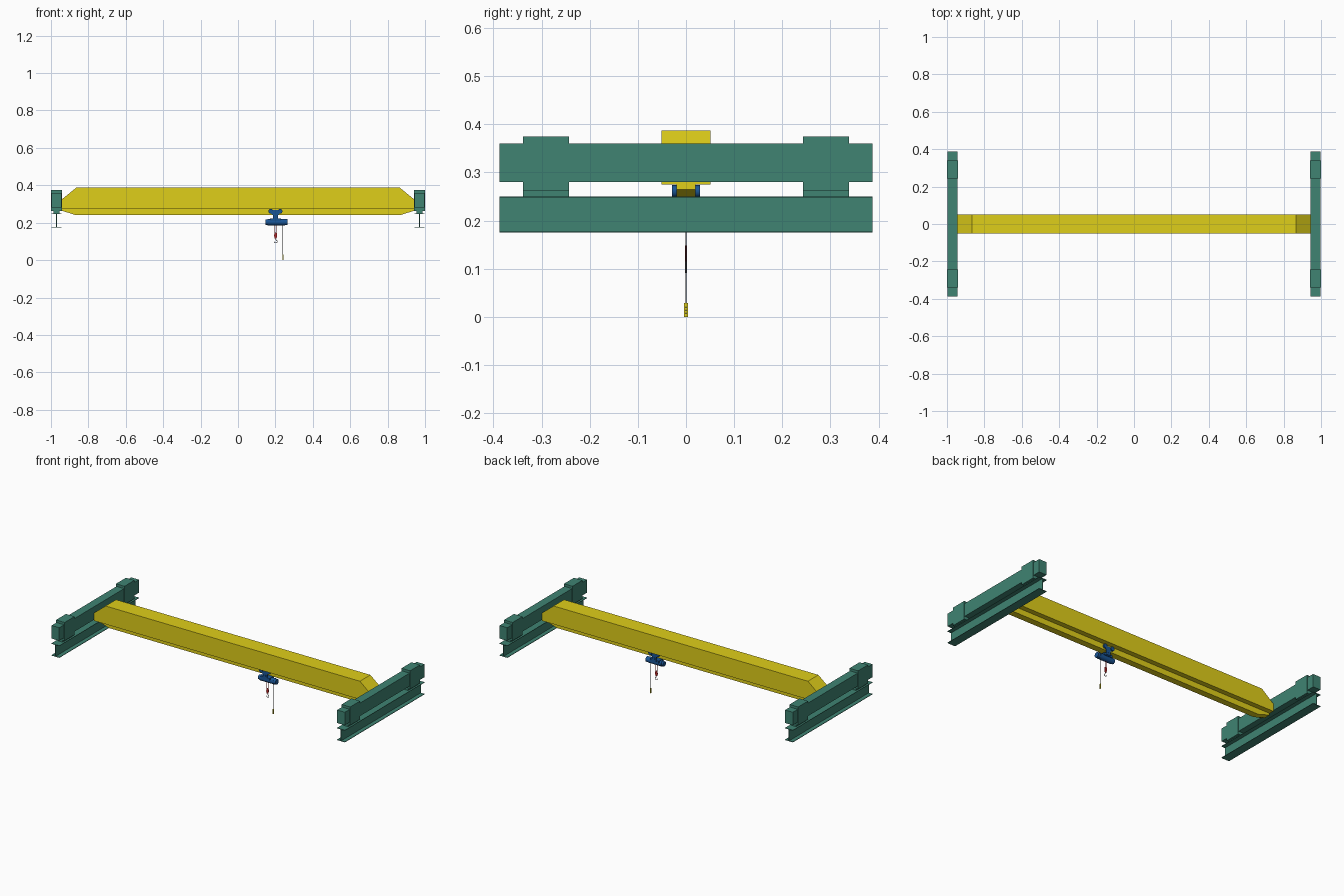
import bpy, bmesh, math
from mathutils import Vector

if "Cube" in bpy.data.objects:
    bpy.data.objects.remove(bpy.data.objects["Cube"])


def material(name, rgb):
    m = bpy.data.materials.new(name)
    m.diffuse_color = (*rgb, 1)
    m.use_nodes = True
    m.node_tree.nodes["Principled BSDF"].inputs["Base Color"].default_value = m.diffuse_color
    return m


YELLOW = material("yellow", (0.74, 0.62, 0.01))
GREEN = material("green", (0.05, 0.23, 0.17))
BLUE = material("blue", (0.01, 0.09, 0.3))
RED = material("red", (0.5, 0.02, 0.02))
STEEL = material("steel", (0.55, 0.55, 0.55))
DARK = material("dark", (0.04, 0.04, 0.04))


def finish(name, bm, mat):
    bmesh.ops.recalc_face_normals(bm, faces=bm.faces)
    me = bpy.data.meshes.new(name)
    bm.to_mesh(me)
    bm.free()
    me.materials.append(mat)
    ob = bpy.data.objects.new(name, me)
    bpy.context.collection.objects.link(ob)
    return ob


def box(name, x0, x1, y0, y1, z0, z1, mat):
    bm = bmesh.new()
    bmesh.ops.create_cube(bm, size=1)
    for v in bm.verts:
        v.co = (x0 if v.co.x < 0 else x1, y0 if v.co.y < 0 else y1, z0 if v.co.z < 0 else z1)
    return finish(name, bm, mat)


def prism(name, pts, y0, y1, mat):
    """Extrude an (x, z) outline along y."""
    bm = bmesh.new()
    face = bm.faces.new([bm.verts.new((x, y0, z)) for x, z in pts])
    new = bmesh.ops.extrude_face_region(bm, geom=[face])["geom"]
    bmesh.ops.translate(bm, vec=(0, y1 - y0, 0),
                        verts=[g for g in new if isinstance(g, bmesh.types.BMVert)])
    return finish(name, bm, mat)


def rod(name, a, b, r, mat, sides=20):
    a, b = Vector(a), Vector(b)
    bm = bmesh.new()
    bmesh.ops.create_cone(bm, cap_ends=True, segments=sides, radius1=r, radius2=r, depth=(b - a).length)
    ob = finish(name, bm, mat)
    ob.rotation_mode = 'QUATERNION'
    ob.rotation_quaternion = (b - a).to_track_quat('Z', 'Y')
    ob.location = (a + b) / 2
    bpy.ops.object.select_all(action='DESELECT')
    ob.select_set(True)
    bpy.context.view_layer.objects.active = ob
    bpy.ops.object.shade_smooth_by_angle(angle=math.radians(40))
    return ob


# Main girder: wide box above a narrow running beam, both with clipped ends
prism("girder_box", [(-0.945, 0.275), (0.945, 0.275), (0.945, 0.322), (0.865, 0.387),
                     (-0.865, 0.387), (-0.945, 0.322)], -0.051, 0.051, YELLOW)
prism("girder_running_beam", [(-0.865, 0.24), (0.865, 0.24), (0.945, 0.265), (0.945, 0.275),
                              (-0.945, 0.275), (-0.945, 0.265)], -0.02, 0.02, YELLOW)

# End trucks, wheel housings and runway rails
for s, side in ((-1, "left"), (1, "right")):
    c = s * 0.971
    box(side + "_end_truck", c - 0.026, c + 0.026, -0.387, 0.387, 0.28, 0.36, GREEN)
    for t, end in ((-1, "front"), (1, "back")):
        y0, y1 = sorted((t * 0.243, t * 0.339))
        box(f"{side}_{end}_wheel_housing", c - 0.029, c + 0.029, y0, y1, 0.262, 0.375, GREEN)
        box(f"{side}_{end}_wheel_foot", c - 0.016, c + 0.016, y0, y1, 0.25, 0.262, GREEN)
    w, k, f = 0.027, 0.002, 0.003
    half = [(w, 0.175), (w, 0.175 + f), (k, 0.175 + f), (k, 0.25 - f), (w, 0.25 - f), (w, 0.25)]
    outline = [(c + x, z) for x, z in half] + [(c - x, z) for x, z in reversed(half)]
    prism(side + "_runway_rail", outline, -0.387, 0.387, GREEN)

# Trolley hanging on the running beam
HX = 0.2
for t, side in ((-1, "front"), (1, "back")):
    y0, y1 = sorted((t * 0.0205, t * 0.024))
    prism(f"trolley_{side}_plate", [(HX - 0.014, 0.215), (HX + 0.014, 0.215), (HX + 0.014, 0.24),
                                   (HX + 0.03, 0.255), (HX + 0.03, 0.267), (HX - 0.03, 0.267),
                                   (HX - 0.03, 0.255), (HX - 0.014, 0.24)], y0, y1, BLUE)
    for dx in (-0.025, 0.025):
        rod(f"trolley_{side}_wheel", (HX + dx, t * 0.02, 0.261), (HX + dx, t * 0.029, 0.261), 0.0125, BLUE)
rod("trolley_cross_bar", (HX, -0.026, 0.232), (HX, 0.026, 0.232), 0.006, BLUE)

# Hoist body: drum, end motor and gear case
rod("hoist_drum", (0.158, 0, 0.203), (0.25, 0, 0.203), 0.018, BLUE)
rod("hoist_motor", (0.146, 0, 0.203), (0.172, 0, 0.203), 0.0145, BLUE)
rod("hoist_gear_case", (0.235, 0, 0.203), (0.265, 0, 0.203), 0.0165, BLUE)
box("hoist_frame", 0.17, 0.23, -0.022, 0.022, 0.209, 0.223, BLUE)

# Ropes, hook block and hook
for dx in (-0.004, 0.004):
    rod("hoist_rope", (HX + 0.001 + dx, 0, 0.14), (HX + 0.001 + dx, 0, 0.19), 0.0013, RED, 8)
prism("hook_block", [(HX - 0.003, 0.115), (HX + 0.005, 0.115), (HX + 0.009, 0.128), (HX + 0.007, 0.148),
                     (HX - 0.005, 0.148), (HX - 0.007, 0.128)], -0.002, 0.002, RED)
cu = bpy.data.curves.new("hook", 'CURVE')
cu.dimensions = '3D'
cu.bevel_depth = 0.0018
cu.bevel_resolution = 2
cu.use_fill_caps = True
pts = [(HX + 0.001, 0, 0.116)]
for i in range(13):
    a = math.radians(80 - i * 21)
    pts.append((HX + 0.002 + 0.008 * math.cos(a), 0, 0.1 + 0.008 * math.sin(a)))
sp = cu.splines.new('POLY')
sp.points.add(len(pts) - 1)
for p, co in zip(sp.points, pts):
    p.co = (*co, 1)
cu.materials.append(STEEL)
bpy.context.collection.objects.link(bpy.data.objects.new("hook", cu))

# Pendant control on its cable
rod("pendant_cable", (0.24, 0, 0.028), (0.24, 0, 0.2), 0.0009, DARK, 8)
box("pendant_control", 0.2375, 0.2425, -0.0038, 0.0038, 0, 0.029, YELLOW)
for z in (0.008, 0.014, 0.02):
    rod("pendant_button", (0.2425, 0, z), (0.2437, 0, z), 0.0018, DARK, 8)
